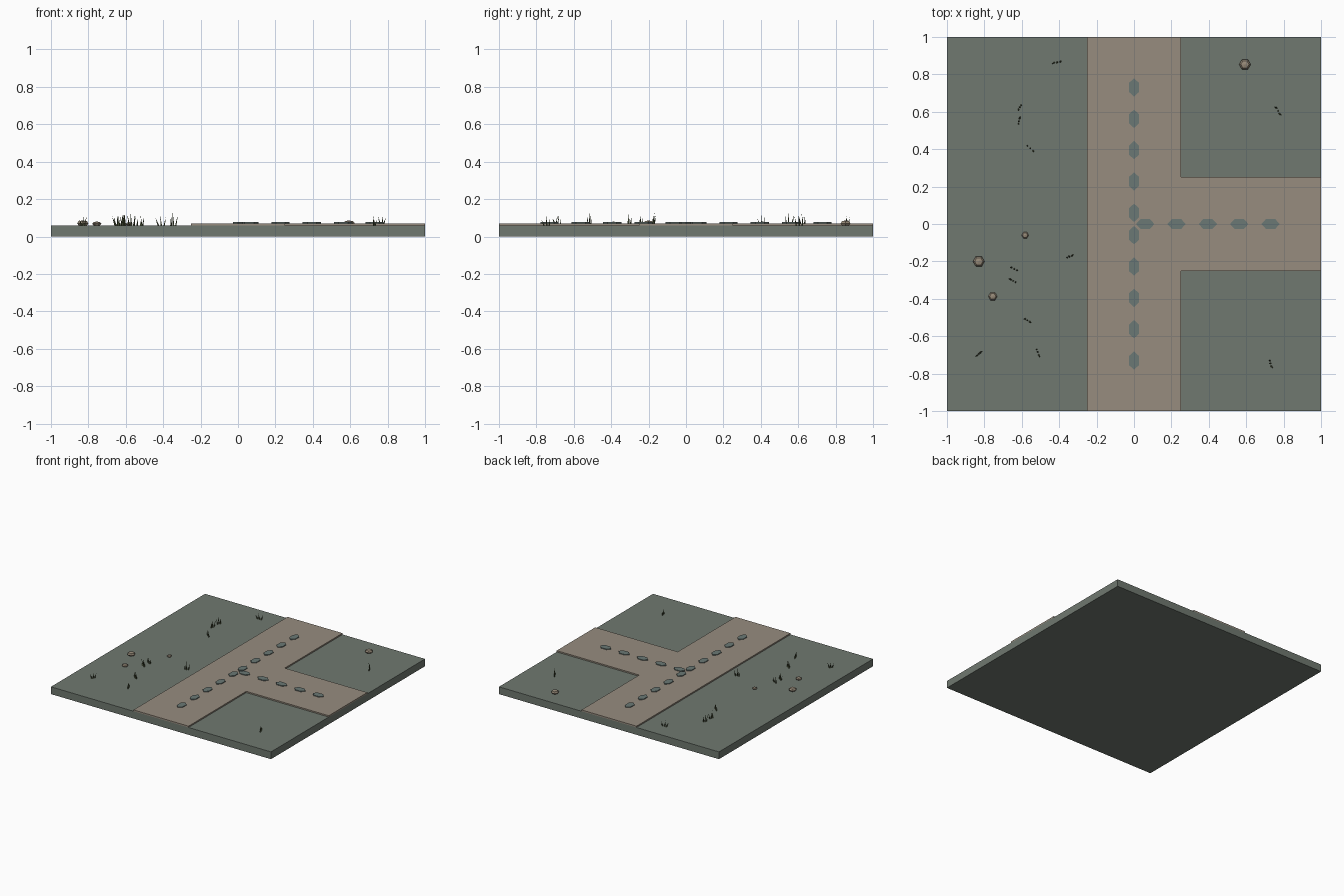
import bpy, math, random
from mathutils import Vector

if "Cube" in bpy.data.objects:
    bpy.data.objects.remove(bpy.data.objects["Cube"])

random.seed(4)
BASE, PATH = 0.06, 0.071


def material(name, r, g, b):
    m = bpy.data.materials.new(name)
    m.diffuse_color = (r, g, b, 1)
    m.use_nodes = True
    m.node_tree.nodes["Principled BSDF"].inputs["Base Color"].default_value = m.diffuse_color
    return m


GROUND = material("grey_green_ground", 0.162, 0.190, 0.162)
DIRT = material("tan_path", 0.310, 0.265, 0.212)
SLATE = material("slate_stone", 0.145, 0.190, 0.178)
ROCK = material("brown_rock", 0.310, 0.255, 0.190)
GRASS = material("olive_grass", 0.090, 0.110, 0.050)


def finish(name, mat):
    o = bpy.context.object
    o.name = name
    o.data.materials.append(mat)
    return o


# ground slab
bpy.ops.mesh.primitive_cube_add(size=1, location=(0, 0, BASE / 2))
bpy.context.object.scale = (2, 2, BASE)
finish("ground_slab", GROUND)

# T-shaped path, extruded from its outline
outline = [(-.25, -1), (.25, -1), (.25, -.25), (1, -.25),
           (1, .25), (.25, .25), (.25, 1), (-.25, 1)]
n = len(outline)
verts = [(x, y, z) for z in (BASE, PATH) for x, y in outline]
faces = [list(range(n))[::-1], list(range(n, 2 * n))]
faces += [(i, (i + 1) % n, n + (i + 1) % n, n + i) for i in range(n)]
mesh = bpy.data.meshes.new("path")
mesh.from_pydata(verts, [], faces)
path = bpy.data.objects.new("path", mesh)
path.data.materials.append(DIRT)
bpy.context.collection.objects.link(path)


# six-sided stepping stones along the three arms
def stepping_stone(x, y, angle):
    bpy.ops.mesh.primitive_cylinder_add(vertices=6, radius=1, depth=0.012,
                                        location=(x, y, PATH), rotation=(0, 0, angle))
    bpy.context.object.scale = (0.031, 0.049, 1)
    finish("stepping_stone", SLATE)


for i in range(5):
    d = 0.06 + i * 0.1675
    stepping_stone(0, d, 0)
    stepping_stone(0, -d, 0)
    stepping_stone(d, 0, math.pi / 2)

# small flattened rocks
for x, y, r in [(-.83, -.2, .031), (-.755, -.387, .024), (-.582, -.06, .019), (.593, .853, .031)]:
    bpy.ops.mesh.primitive_uv_sphere_add(segments=6, ring_count=4, radius=r,
                                         location=(x, y, BASE + r * 0.35),
                                         rotation=(0, 0, math.pi / 6))
    bpy.context.object.scale = (1, 1, 0.5)
    finish("rock", ROCK)

# grass tufts: x, y, spread direction, height
tufts = [(-.41, .865, .022, .002, .055), (-.61, .625, .010, .014, .065),
         (-.615, .55, .004, .020, .07), (-.555, .405, .022, -.018, .055),
         (-.345, -.175, .018, .006, .068), (-.64, -.24, .020, -.010, .06),
         (-.645, -.305, .016, -.010, .07), (-.57, -.515, .016, -.010, .07),
         (-.515, -.685, .008, -.020, .055), (-.83, -.695, .010, .010, .055),
         (.77, .605, .010, -.022, .055), (.73, -.745, .004, -.020, .05)]
for x, y, dx, dy, h in tufts:
    for k in (-1, 0, 1):
        lean = Vector((dx * k * 0.5 + random.uniform(-.01, .01),
                       dy * k * 0.5 + random.uniform(-.01, .01),
                       h * (1 if k == 0 else random.uniform(.65, .9))))
        root = Vector((x + dx * k * 0.7, y + dy * k * 0.7, BASE - 0.002))
        bpy.ops.mesh.primitive_cone_add(vertices=4, radius1=0.005, radius2=0,
                                        depth=lean.length, location=root + lean / 2,
                                        rotation=lean.to_track_quat('Z', 'Y').to_euler())
        finish("grass_blade", GRASS)
